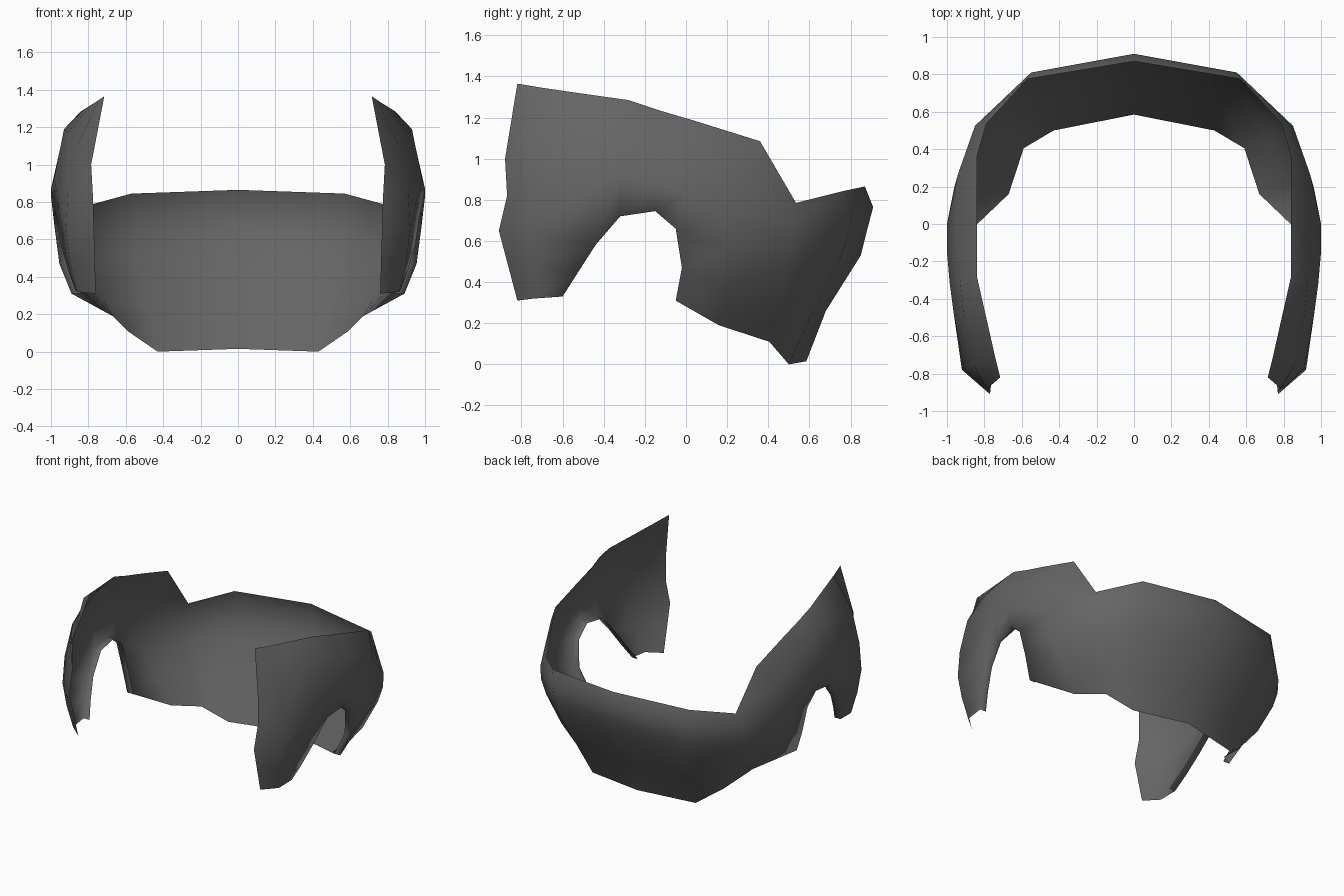
import bpy
import bmesh
from mathutils import Vector

default_cube = bpy.data.objects.get("Cube")
if default_cube:
    bpy.data.objects.remove(default_cube, do_unlink=True)


def make_material(name, color):
    material = bpy.data.materials.new(name)
    material.use_nodes = True
    material.diffuse_color = color
    material.node_tree.nodes["Principled BSDF"].inputs["Base Color"].default_value = color
    return material


# Cross-sections of the left half, each running from the top edge downwards
back_sections = [
    [(0, .87, .865), (0, .91, .765), (0, .88, .65), (0, .85, .53), (0, .68, .26), (0, .585, .015)],
    [(.57, .775, .845), (.55, .81, .74), (.55, .785, .62), (.54, .745, .5), (.49, .61, .24), (.43, .5, 0)],
    [(.79, .535, .785), (.85, .525, .7), (.85, .515, .6), (.82, .5, .49), (.72, .46, .28), (.59, .405, .11)],
    [(.84, .36, 1.085), (.94, .27, .92), (.96, .2, .72), (.94, .2, .55), (.83, .2, .36), (.67, .16, .19)],
    [(.84, .04, 1.185), (.95, 0, 1.05), (1, 0, .83), (.98, -.05, .66), (.955, -.02, .47), (.89, -.05, .31)],
]
# Short sections above the side opening
arch_sections = [
    [(.84, -.13, 1.235), (.95, -.15, 1.09), (1, -.15, .87), (.98, -.15, .745)],
    [(.84, -.28, 1.285), (.93, -.3, 1.19), (.985, -.32, .92), (.97, -.32, .72)],
]
# Front prong, with its leading edge curled inwards
prong_sections = [
    [(.79, -.5, 1.316), (.91, -.5, 1.17), (.965, -.47, .85), (.95, -.44, .58), (.91, -.53, .44), (.87, -.6, .33)],
    [(.745, -.7, 1.345), (.86, -.75, 1.1), (.91, -.77, .85), (.92, -.78, .65), (.9, -.76, .48), (.86, -.74, .32)],
    [(.715, -.82, 1.365), (.785, -.88, 1), (.775, -.87, .82), (.77, -.91, .65), (.765, -.865, .48), (.76, -.82, .31)],
]


def skin_sections(bm, sections):
    """Join neighbouring sections with quads; shorter ones leave an opening below."""
    columns = [[bm.verts.new(point) for point in section] for section in sections]
    for near, far in zip(columns, columns[1:]):
        for row in range(min(len(near), len(far)) - 1):
            bm.faces.new((near[row], far[row], far[row + 1], near[row + 1]))
    return columns


def add_inner_rim(bm, border, depth):
    """Turn an open border inwards to give the edge a visible lip."""
    lip = [bm.verts.new(vert.co + Vector((-depth, 0, 0))) for vert in border]
    for i in range(len(border) - 1):
        bm.faces.new((border[i], border[i + 1], lip[i + 1], lip[i]))


bm = bmesh.new()
columns = skin_sections(bm, back_sections + arch_sections + prong_sections)

# Lip around the side opening
opening_start = len(back_sections) - 1
opening_end = opening_start + len(arch_sections) + 1
border = columns[opening_start][:2:-1]
border += [column[-1] for column in columns[opening_start + 1:opening_end]]
border += columns[opening_end][3:]
add_inner_rim(bm, border, depth=.05)

mesh = bpy.data.meshes.new("wraparound_shell")
bm.to_mesh(mesh)
bm.free()
mesh.materials.append(make_material("dark_grey", (.13, .13, .13, 1)))

# Single smooth shell mirrored across the middle
shell = bpy.data.objects.new("wraparound_shell", mesh)
bpy.context.scene.collection.objects.link(shell)
mirror = shell.modifiers.new("Mirror", "MIRROR")
mirror.use_axis[0] = True
mirror.use_clip = True
for polygon in mesh.polygons:
    polygon.use_smooth = True
